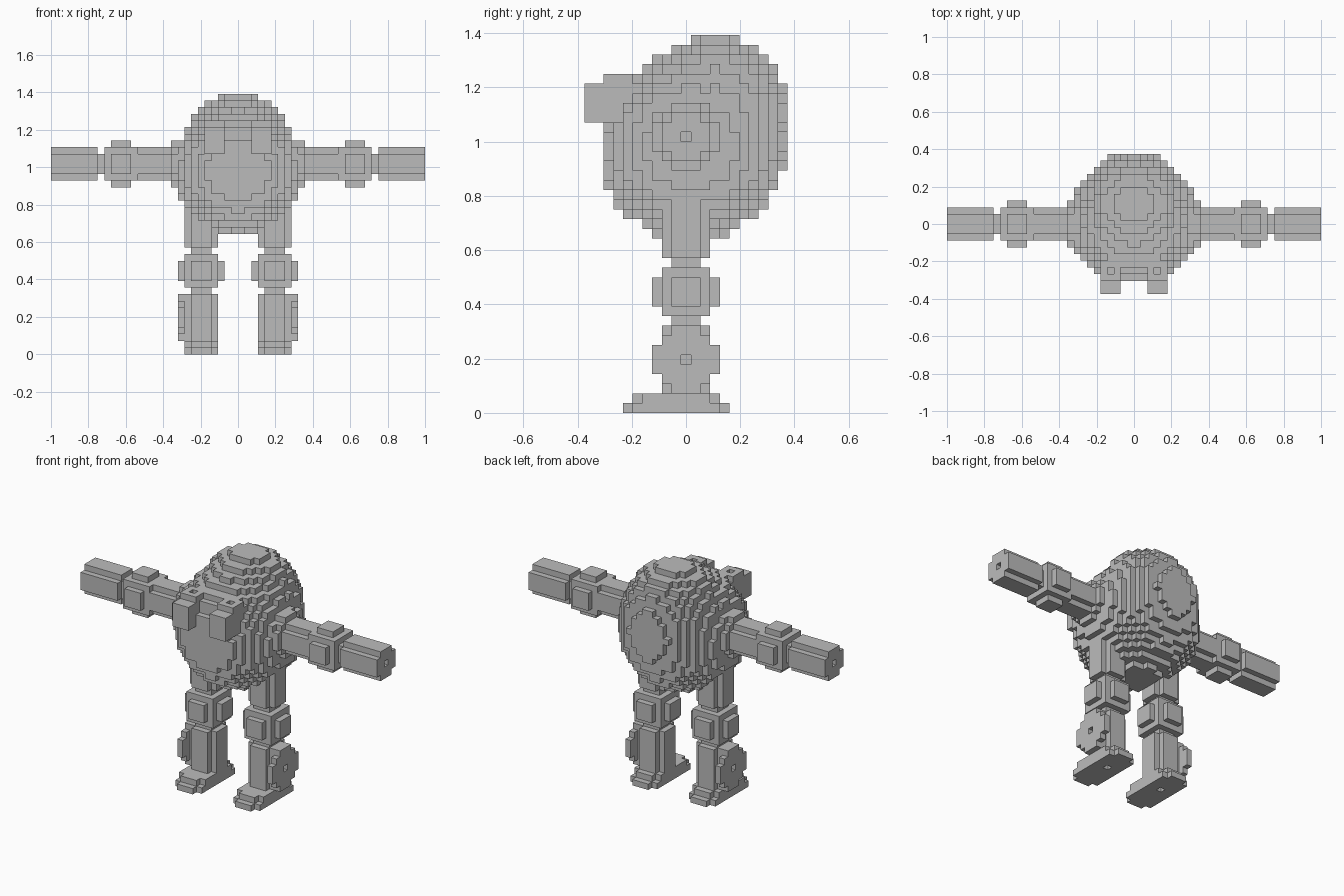
import bpy, bmesh
from mathutils import Vector

if "Cube" in bpy.data.objects:
    bpy.data.objects.remove(bpy.data.objects["Cube"])

V = 1 / 28                      # edge of one block
# Blocks are indexed (x, y, z): x spans i..i+1, y spans j-.5..j+.5, z spans k..k+1

grey = bpy.data.materials.new("plain_grey")
grey.diffuse_color = (0.5, 0.5, 0.5, 1)
grey.use_nodes = True
grey.node_tree.nodes["Principled BSDF"].inputs["Base Color"].default_value = grey.diffuse_color


def box(x0, x1, y0, y1, z0, z1):
    """Blocks with x0<=x<x1, y0<=y<=y1, z0<=z<z1."""
    return {(x, y, z) for x in range(x0, x1)
            for y in range(y0, y1 + 1) for z in range(z0, z1)}


def ellipsoid(c, r):
    out = set()
    for p in box(-12, 12, -11, 12, 15, 40):
        d = (p[0] + .5 - c[0], p[1] - c[1], p[2] + .5 - c[2])
        if sum((a / b) ** 2 for a, b in zip(d, r)) <= 1:
            out.add(p)
    return out


def rod_x(x0, x1, z):
    """Five wide rod along x with its long edges cut."""
    return box(x0, x1, -2, 2, z - 1, z + 2) | box(x0, x1, -1, 1, z - 2, z + 3)


def rod_z(x, z0, z1):
    return box(x - 2, x + 3, -1, 1, z0, z1) | box(x - 1, x + 2, -2, 2, z0, z1)


def disc_x(x, z):
    """Seven wide round plate facing sideways."""
    return (box(x, x + 1, -3, 3, z - 1, z + 2) | box(x, x + 1, -2, 2, z - 2, z + 3)
            | box(x, x + 1, -1, 1, z - 3, z + 4))


def joint(x, z):
    """Cube with a smaller plate on each face that is free."""
    return box(x - 2, x + 3, -2, 2, z - 2, z + 3)


def mirror(s):
    return {(-x - 1, y, z) for x, y, z in s}


parts = {}

# Round belly with a flattened front, and the taller shell behind it
r = 93.6 ** .5
parts["belly"] = {p for p in ellipsoid((0, .5, 27.5), (r, r, r)) if p[1] >= -8}
parts["back_shell"] = ellipsoid((0, 3, 29.5), (8.3, 7.75, 9.75))

right = {}
# Arm: shoulder, upper arm, elbow, wrist gap, forearm with a socket in the end
right["shoulder"] = disc_x(9, 28)
right["upper_arm"] = rod_x(8, 15, 28)
right["elbow"] = (joint(17, 28) | box(16, 19, -3, 3, 27, 30)
                  | box(16, 19, -1, 1, 25, 32))
right["elbow_pin"] = box(20, 21, -1, 1, 27, 30)
right["forearm"] = rod_x(21, 28, 28) - {(27, 0, 28)}

# Leg: thigh, pins, knee, shin, ankle plate and foot
right["thigh"] = rod_z(5, 16, 23)
right["knee_pins"] = box(4, 7, -1, 1, 15, 16) | box(4, 7, -1, 1, 9, 10)
right["knee"] = (joint(5, 12) | box(4, 7, -3, 3, 11, 14)
                 | box(2, 9, -1, 1, 11, 14))
right["shin"] = rod_z(5, 2, 9)
right["shin_disc"] = disc_x(8, 5) - {(8, 0, 5)}
right["foot"] = ((box(3, 8, -5, 3, 0, 1) | box(4, 7, -6, 4, 0, 1)
                  | box(3, 8, -4, 2, 1, 2) | box(4, 7, -5, 3, 1, 2))
                 - {(5, 0, 0)})

# Eye: forward block, top cap with a socket, inner housing
right["eye"] = box(2, 5, -10, -5, 30, 34)
right["eye_cap"] = box(2, 5, -8, -6, 34, 35) - {(3, -7, 34)}
right["eye_housing"] = box(1, 2, -7, -4, 30, 34)

for name, s in right.items():
    parts["right_" + name] = s
    parts["left_" + name] = mirror(s)

# Each block belongs to one part; only faces open to the air are made
solid = set().union(*parts.values())
DIRS = [Vector(d) for d in ((1, 0, 0), (-1, 0, 0), (0, 1, 0),
                            (0, -1, 0), (0, 0, 1), (0, 0, -1))]


def build(name, blocks):
    bm = bmesh.new()
    verts = {}

    def vert(p):
        key = tuple(round(2 * c) for c in p)
        if key not in verts:
            verts[key] = bm.verts.new(p * V)
        return verts[key]

    for b in sorted(blocks):
        mid = Vector((b[0] + .5, b[1], b[2] + .5))
        for n in DIRS:
            if tuple(int(a + c) for a, c in zip(b, n)) in solid:
                continue
            u = Vector((n.y, n.z, n.x)) * .5
            w = n.cross(u)
            c = mid + n * .5
            bm.faces.new([vert(c + u + w), vert(c - u + w),
                          vert(c - u - w), vert(c + u - w)])
    if bm.faces:
        # Merge coplanar squares into larger flat faces
        bmesh.ops.dissolve_limit(bm, angle_limit=.01, verts=bm.verts[:],
                                 edges=bm.edges[:])
        bmesh.ops.recalc_face_normals
        me = bpy.data.meshes.new(name)
        bm.to_mesh(me)
        me.materials.append(grey)
        bpy.context.collection.objects.link(bpy.data.objects.new(name, me))
    bm.free()


claimed = set()
for name, s in parts.items():
    build(name, s - claimed)
    claimed |= s
